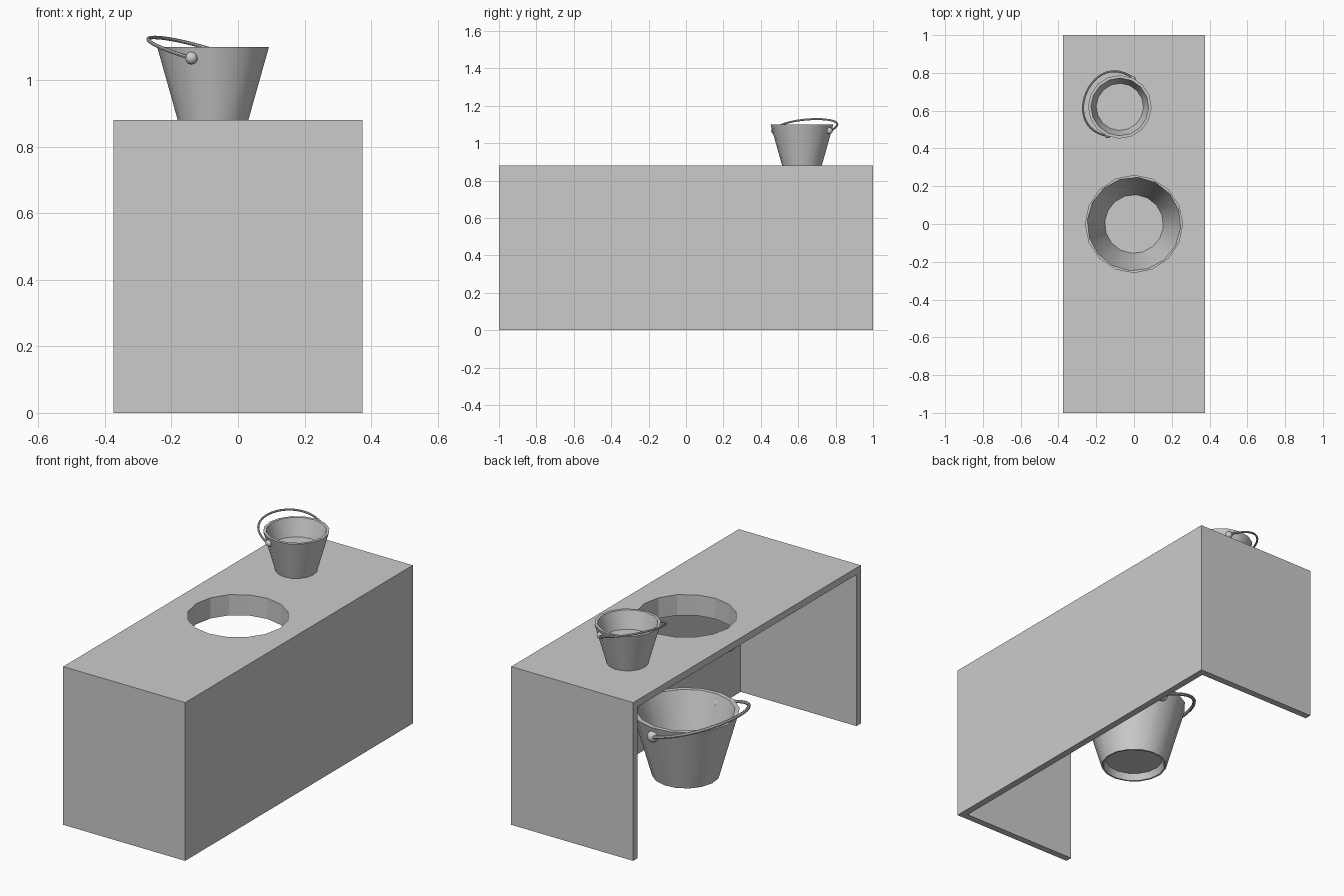
import bpy, bmesh, math
from mathutils import Matrix, Vector

if "Cube" in bpy.data.objects:
    bpy.data.objects.remove(bpy.data.objects["Cube"])

SIDES = 16
TOP, T = 0.88, 0.038


def finish(bm, name, smooth=False):
    bmesh.ops.remove_doubles(bm, verts=bm.verts, dist=1e-5)
    bmesh.ops.recalc_face_normals(bm, faces=bm.faces)
    me = bpy.data.meshes.new(name)
    bm.to_mesh(me)
    bm.free()
    ob = bpy.data.objects.new(name, me)
    bpy.context.collection.objects.link(ob)
    if smooth:
        bpy.ops.object.select_all(action='DESELECT')
        ob.select_set(True)
        bpy.context.view_layer.objects.active = ob
        bpy.ops.object.shade_smooth_by_angle(angle=math.radians(35))
    return ob


def lathe(name, profile, sides=SIDES, smooth=True):
    bm = bmesh.new()
    vs = [bm.verts.new((r, 0, z)) for r, z in profile]
    es = [bm.edges.new(p) for p in zip(vs, vs[1:])]
    bmesh.ops.spin(bm, geom=vs + es, cent=(0, 0, 0), axis=(0, 0, 1),
                   angle=math.tau, steps=sides, use_merge=True)
    return finish(bm, name, smooth)


def box(name, x0, x1, y0, y1, z0, z1):
    bm = bmesh.new()
    bmesh.ops.create_cube(bm, size=1)
    bmesh.ops.scale(bm, vec=(x1 - x0, y1 - y0, z1 - z0), verts=bm.verts)
    bmesh.ops.translate(bm, vec=((x0 + x1) / 2, (y0 + y1) / 2, (z0 + z1) / 2), verts=bm.verts)
    return finish(bm, name)


def bucket(prefix, loc, scale, angle):
    """Pail with recessed base, two pivot knobs and a tipped wire handle."""
    place = Matrix.Translation(loc) @ Matrix.Rotation(angle, 4, 'Z') @ Matrix.Scale(scale, 4)
    parts = [lathe(prefix + "_pail", [(0, .022), (.092, .022), (.1, 0), (.106, 0), (.168, .22),
                                      (.153, .22), (.096, .027), (0, .027)])]
    # Pivot knobs on opposite sides
    for i, s in enumerate((1, -1)):
        bm = bmesh.new()
        bmesh.ops.create_uvsphere(bm, u_segments=12, v_segments=8, radius=.019)
        bmesh.ops.translate(bm, vec=(s * .16, 0, .187), verts=bm.verts)
        parts.append(finish(bm, f"{prefix}_knob_{i + 1}", True))
    # Wire handle, swept along a bulging arc
    bm = bmesh.new()
    pts = []
    for k in range(25):
        a = math.pi * k / 24
        s = math.sin(a)
        pts.append(Vector((.168 * math.cos(a) * (1 + .25 * s), .193 * s, .187 + .062 * s)))
    rings = []
    for k, p in enumerate(pts):
        d = (pts[min(k + 1, 24)] - pts[max(k - 1, 0)]).normalized()
        n = Vector((0, -.062, .193)).normalized()
        b = d.cross(n)
        rings.append([bm.verts.new(p + .0055 * (math.cos(t) * n + math.sin(t) * b))
                      for t in (math.tau * j / 8 for j in range(8))])
    for r0, r1 in zip(rings, rings[1:]):
        for j in range(8):
            bm.faces.new((r0[j], r0[j - 1], r1[j - 1], r1[j]))
    for r in (rings[0], rings[-1]):
        bm.faces.new(r)
    parts.append(finish(bm, prefix + "_handle", True))
    for ob in parts:
        ob.matrix_world = place
    return place


# Bench shell: three walls, open on the left side and underneath
box("right_wall", .375 - T, .375, -1, 1, 0, TOP - T)
for name, s in (("front_wall", -1), ("back_wall", 1)):
    ys = sorted((s, s * (1 - T)))
    box(name, -.375, .375 - T, *ys, 0, TOP - T)

# Bench top with a round opening
top = box("bench_top", -.375, .375, -1, 1, TOP - T, TOP)
cutter = lathe("hole_cutter", [(0, .7), (.257, .7), (.257, 1), (0, 1)], smooth=False)
cutter.hide_render = True
cutter.hide_viewport = True
mod = top.modifiers.new("hole", 'BOOLEAN')
mod.operation = 'DIFFERENCE'
mod.solver = 'EXACT'
mod.object = cutter

# Collar hanging below the opening
lathe("hole_collar", [(.257, TOP - T), (.257, TOP - .115), (.287, TOP - .115),
                      (.287, TOP - T), (.257, TOP - T)], smooth=False)

# Large bucket below the opening, small one on the bench
bucket("large_bucket", (0, 0, 0), 1.62, math.radians(85))
place = bucket("small_bucket", (-.075, .62, TOP), 1, math.radians(66))

# Contents of the small bucket
fill = lathe("small_bucket_contents", [(0, .125), (.125, .125), (.096, .027)])
fill.matrix_world = place
